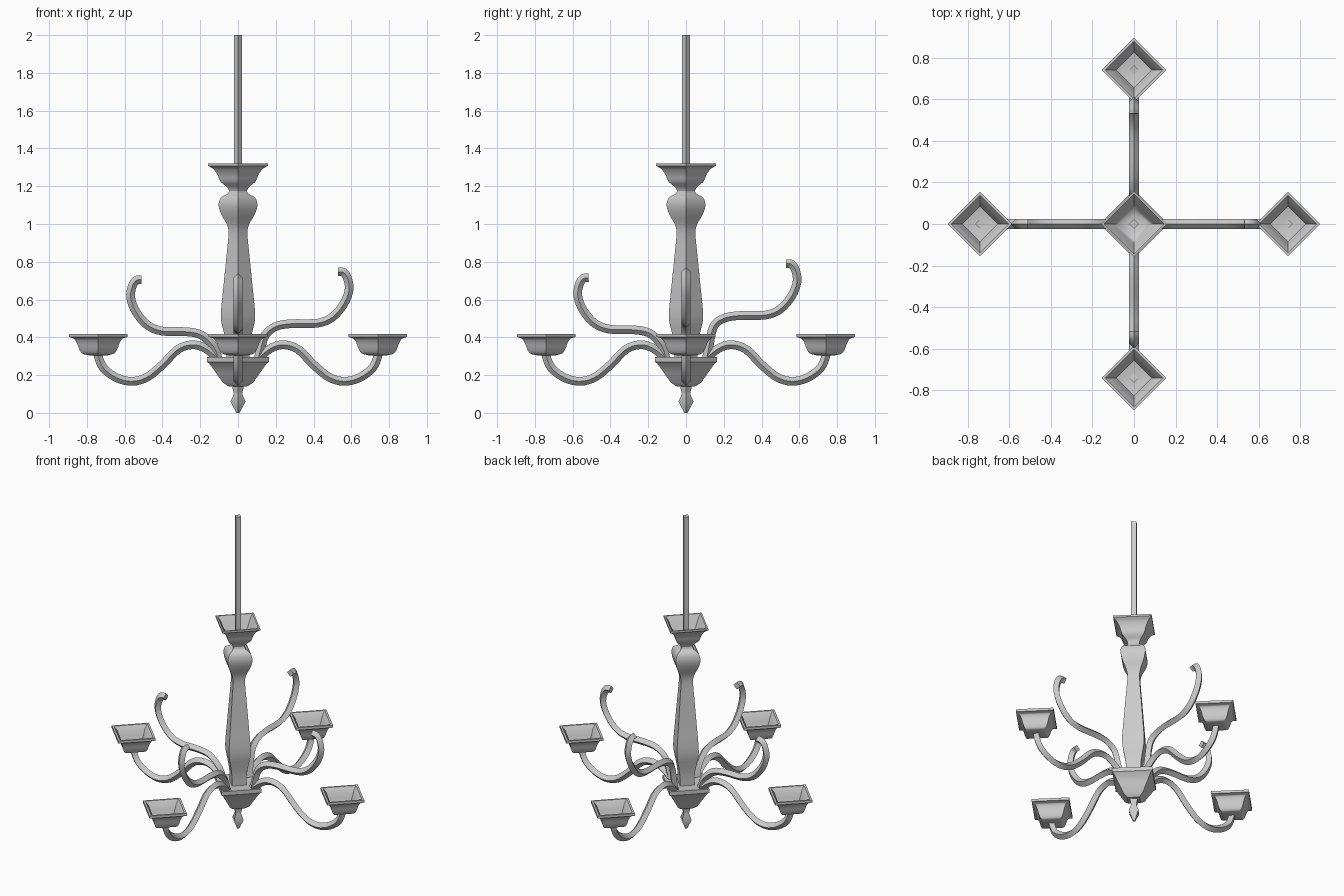
import bpy, bmesh, math
from mathutils import Vector

if "Cube" in bpy.data.objects:
    bpy.data.objects.remove(bpy.data.objects["Cube"])


def finish(name, verts, faces):
    me = bpy.data.meshes.new(name)
    me.from_pydata(verts, [], faces)
    bm = bmesh.new()
    bm.from_mesh(me)
    bmesh.ops.remove_doubles(bm, verts=bm.verts, dist=1e-5)
    bmesh.ops.recalc_face_normals(bm, faces=bm.faces)
    bm.to_mesh(me)
    bm.free()
    me.shade_smooth()
    me.set_sharp_from_angle(angle=math.radians(40))
    ob = bpy.data.objects.new(name, me)
    bpy.context.collection.objects.link(ob)
    return ob


def smooth_path(pts, n):
    """Catmull-Rom through 2D points."""
    p = [Vector(q) for q in pts]
    p = [2 * p[0] - p[1]] + p + [2 * p[-1] - p[-2]]
    out = []
    for i in range(1, len(p) - 2):
        a, b, c, d = p[i - 1:i + 3]
        for k in range(n):
            t = k / n
            out.append(0.5 * (2 * b + (c - a) * t + (2 * a - 5 * b + 4 * c - d) * t * t
                              + (3 * b - a - 3 * c + d) * t ** 3))
    return out + [p[-2]]


def skin(name, rings):
    """Join four-point rings into a capped tube."""
    verts = [v for r in rings for v in r]
    faces = [(4 * i + k, 4 * i + (k + 1) % 4, 4 * i + 4 + (k + 1) % 4, 4 * i + 4 + k)
             for i in range(len(rings) - 1) for k in range(4)]
    e = 4 * len(rings) - 4
    faces += [(3, 2, 1, 0), (e, e + 1, e + 2, e + 3)]
    return finish(name, verts, faces)


def turned(name, profile, centre=(0, 0)):
    """Four-sided turning, corners on the axes; profile is (radius, z)."""
    x, y = centre
    return skin(name, [[(x + r, y, z), (x, y + r, z), (x - r, y, z), (x, y - r, z)]
                       for r, z in profile])


def arm(name, pts, angle, h=0.023):
    """Diamond-section bar along a (radius, z) path, turned about z."""
    path = smooth_path(pts, 4)
    ca, sa = math.cos(angle), math.sin(angle)
    rings = []
    for i, p in enumerate(path):
        t = (path[min(i + 1, len(path) - 1)] - path[max(i - 1, 0)]).normalized()
        n = Vector((-t.y, t.x)) * h
        ring = [(p.x + n.x, 0, p.y + n.y), (p.x, h, p.y),
                (p.x - n.x, 0, p.y - n.y), (p.x, -h, p.y)]
        rings.append([(x * ca - y * sa, x * sa + y * ca, z) for x, y, z in ring])
    return skin(name, rings)


# hanging rod and central stem
turned("hanging_rod", [(0.022, 1.18), (0.022, 2.0)])
turned("stem", smooth_path([(0.06, 0.27), (0.062, 0.36), (0.076, 0.43), (0.091, 0.51),
                            (0.078, 0.66), (0.06, 0.84), (0.05, 0.95), (0.06, 1.0),
                            (0.088, 1.05), (0.103, 1.10), (0.09, 1.14), (0.055, 1.16),
                            (0.045, 1.18)], 3))

# flared cup at the top of the stem
outer = smooth_path([(0.044, 1.17), (0.058, 1.195), (0.093, 1.225), (0.108, 1.26),
                     (0.13, 1.29), (0.152, 1.305)], 3)
turned("top_cup", [tuple(p) for p in outer] + [(0.158, 1.308), (0.158, 1.32), (0.145, 1.32),
       (0.12, 1.29), (0.098, 1.25), (0.075, 1.225), (0.045, 1.215)])

# base cone and finial
turned("base_cone", [(0.05, 0.14), (0.08, 0.16), (0.115, 0.21), (0.152, 0.262),
                     (0.165, 0.27), (0.165, 0.295), (0.14, 0.292)])
turned("finial", [(0.008, 0.0), (0.04, 0.06), (0.022, 0.10), (0.025, 0.115),
                  (0.03, 0.135), (0.03, 0.16)])

# four lower arms carrying square cups
low = [(0.07, 0.25), (0.13, 0.31), (0.19, 0.35), (0.25, 0.36), (0.32, 0.335), (0.40, 0.255),
       (0.48, 0.19), (0.56, 0.167), (0.64, 0.185), (0.71, 0.235), (0.74, 0.30), (0.74, 0.335)]
cup_out = [tuple(p) for p in smooth_path([(0.05, 0.305), (0.085, 0.315), (0.102, 0.34),
                                          (0.113, 0.37), (0.128, 0.392), (0.147, 0.4)], 3)]
cup = cup_out + [(0.155, 0.402), (0.155, 0.418), (0.138, 0.418), (0.115, 0.395),
                 (0.10, 0.36), (0.085, 0.335), (0.05, 0.328)]

# upper scroll arms, a different height on each side: shift out, flat height, tip rise
upper = [(0.0, 0.472, 0.0), (0.0, 0.515, 0.0), (-0.02, 0.43, 0.0), (-0.015, 0.44, 0.0)]
for i, side in enumerate(("right", "back", "left", "front")):
    a = i * math.pi / 2
    arm("lower_arm_" + side, low, a)
    turned("arm_cup_" + side, cup, (0.74 * math.cos(a), 0.74 * math.sin(a)))
    dx, f, _ = upper[i]
    arm("upper_arm_" + side,
        [(0.10, 0.26), (0.118, 0.33), (0.145, f - 0.06), (0.20, f - 0.015), (0.28, f),
         (0.42 + dx, f + 0.003), (0.50 + dx, f + 0.035), (0.56 + dx, f + 0.105),
         (0.588 + dx, f + 0.18), (0.58 + dx, f + 0.24), (0.558 + dx, f + 0.272),
         (0.53 + dx, f + 0.275)], a)
